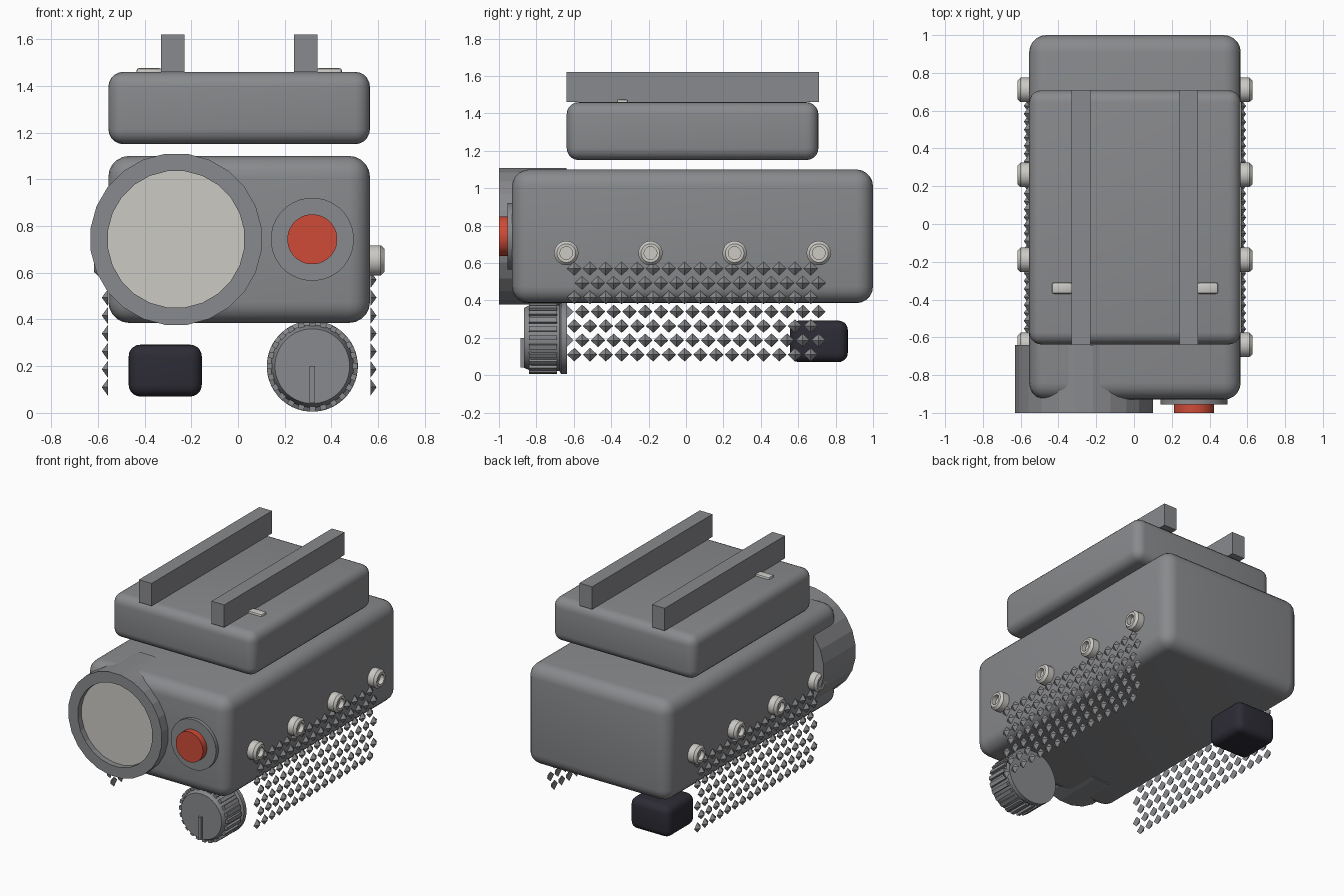
import bpy, bmesh, math
from mathutils import Vector, Matrix

if "Cube" in bpy.data.objects:
    bpy.data.objects.remove(bpy.data.objects["Cube"])


def material(name, rgb):
    m = bpy.data.materials.new(name)
    m.diffuse_color = (*rgb, 1)
    m.use_nodes = True
    m.node_tree.nodes["Principled BSDF"].inputs["Base Color"].default_value = m.diffuse_color
    return m


GRAY = material("gray", (0.25, 0.254, 0.266))
IVORY = material("ivory", (0.60, 0.585, 0.55))
RED = material("red", (0.62, 0.07, 0.04))
BLACK = material("black", (0.026, 0.025, 0.036))


def finish(bm, name, mat, angle=None):
    bmesh.ops.recalc_face_normals(bm, faces=bm.faces)
    me = bpy.data.meshes.new(name)
    bm.to_mesh(me)
    bm.free()
    me.materials.append(mat)
    ob = bpy.data.objects.new(name, me)
    bpy.context.collection.objects.link(ob)
    if angle:
        bpy.ops.object.select_all(action='DESELECT')
        ob.select_set(True)
        bpy.context.view_layer.objects.active = ob
        bpy.ops.object.shade_smooth_by_angle(angle=math.radians(angle))
    return ob


def box(name, lo, hi, mat, bevel=0, segments=5):
    lo, hi = Vector(lo), Vector(hi)
    bm = bmesh.new()
    bmesh.ops.create_cube(bm, size=1)
    for v in bm.verts:
        v.co = (lo + hi) / 2 + v.co * (hi - lo)
    if bevel:
        bmesh.ops.bevel(bm, geom=bm.edges[:], offset=bevel, segments=segments,
                        profile=0.5, affect='EDGES')
    return finish(bm, name, mat, 35 if bevel else None)


def lathe(name, profile, origin, axis, mat, sides=32, smooth=True):
    """Spin (distance along axis, radius) points round an axis; radius 0 closes an end."""
    bm = bmesh.new()
    turn = Vector((0, 0, 1)).rotation_difference(Vector(axis)).to_matrix().to_4x4()
    place = Matrix.Translation(origin) @ turn
    rings = []
    for d, r in profile:
        if r == 0:
            rings.append([bm.verts.new(place @ Vector((0, 0, d)))] * sides)
        else:
            angles = [2 * math.pi * (i + 0.5) / sides for i in range(sides)]
            rings.append([bm.verts.new(place @ Vector((r * math.cos(a), r * math.sin(a), d)))
                          for a in angles])
    for a, b in zip(rings, rings[1:]):
        for i in range(sides):
            j = (i + 1) % sides
            bm.faces.new(list(dict.fromkeys((a[i], a[j], b[j], b[i]))))
    return finish(bm, name, mat, 30 if smooth else None)


CX, CY = 0.005, 0.035     # centre of the housing
FRONT = (0, -1, 0)

# Main housing and upper case
box("main_body", (-0.555, -0.93, 0.385), (0.565, 1.0, 1.10), GRAY, 0.09)
box("upper_case", (-0.555, -0.638, 1.15), (0.565, 0.708, 1.46), GRAY, 0.065)

# Mounting rails and small clips on top
for side, tag in ((-1, "left"), (1, "right")):
    x = CX + side * 0.285
    box("rail_" + tag, (x - 0.05, -0.64, 1.46), (x + 0.05, 0.71, 1.62), GRAY)
    x = CX + side * 0.385
    box("clip_" + tag, (x - 0.055, -0.37, 1.44), (x + 0.055, -0.31, 1.476), IVORY, 0.012, 2)

# Lens hood with a recessed lens
lathe("lens_hood", [(0, 0), (0, 0.369), (0.36, 0.369), (0.36, 0.294), (0.31, 0.294), (0.31, 0)],
      (-0.265, -0.64, 0.743), FRONT, GRAY, 24, False)
lathe("lens", [(0, 0), (0, 0.294), (0.012, 0.294), (0.012, 0)],
      (-0.265, -0.947, 0.743), FRONT, IVORY, 24, False)

# Push button in its collar
lathe("button_collar", [(0, 0), (0, 0.178), (0.04, 0.178), (0.04, 0)],
      (0.318, -0.915, 0.743), FRONT, GRAY)
lathe("button", [(0, 0), (0, 0.107), (0.08, 0.107), (0.08, 0)],
      (0.318, -0.92, 0.743), FRONT, RED)

# Ribbed knob with a pointer
KX, KZ = 0.318, 0.2
lathe("knob", [(0, 0), (0, 0.195), (0.03, 0.195), (0.04, 0.178), (0.19, 0.178),
               (0.23, 0.16), (0.23, 0)], (KX, -0.637, KZ), FRONT, GRAY, 48)
bm = bmesh.new()
for i in range(24):
    spin = Matrix.Translation((KX, -0.765, KZ)) @ Matrix.Rotation(i * math.tau / 24, 4, 'Y')
    bmesh.ops.create_cube(bm, size=1, matrix=spin @ Matrix.Translation((0.178, 0, 0))
                          @ Matrix.Diagonal((0.03, 0.15, 0.026, 1)))
finish(bm, "knob_ribs", GRAY)
box("knob_pointer", (KX - 0.012, -0.885, 0.042), (KX + 0.012, -0.86, KZ), GRAY)

# Rubber block underneath
box("rubber_block", (-0.468, 0.555, 0.07), (-0.155, 0.865, 0.292), BLACK, 0.05)

# Socket screws along both sides
for side, tag in ((-1, "left"), (1, "right")):
    for k in range(4):
        lathe(f"screw_{tag}_{k + 1}",
              [(0, 0), (0, 0.065), (0.048, 0.065), (0.064, 0.05), (0.064, 0.034),
               (0.034, 0.034), (0.034, 0)],
              (CX + side * 0.558, CY - 0.675 + 0.45 * k, 0.653), (side, 0, 0), IVORY, 24)

# Grip studs: staggered rows of four-sided pyramids, turned round for the other side
for side, tag in ((-1, "left"), (1, "right")):
    bm = bmesh.new()
    for row in range(7):
        for col in range(16):
            y = CY + side * (-0.633 + 0.0843 * col + 0.042 * (row % 2))
            z = 0.57 - 0.0767 * row
            x = CX + side * 0.562
            base = [bm.verts.new((x, y + dy, z + dz))
                    for dy, dz in ((0.038, 0), (0, 0.036), (-0.038, 0), (0, -0.036))]
            tip = bm.verts.new((x + side * 0.026, y, z))
            bm.faces.new(base)
            for i in range(4):
                bm.faces.new((base[i], base[(i + 1) % 4], tip))
    finish(bm, "grip_studs_" + tag, GRAY)
